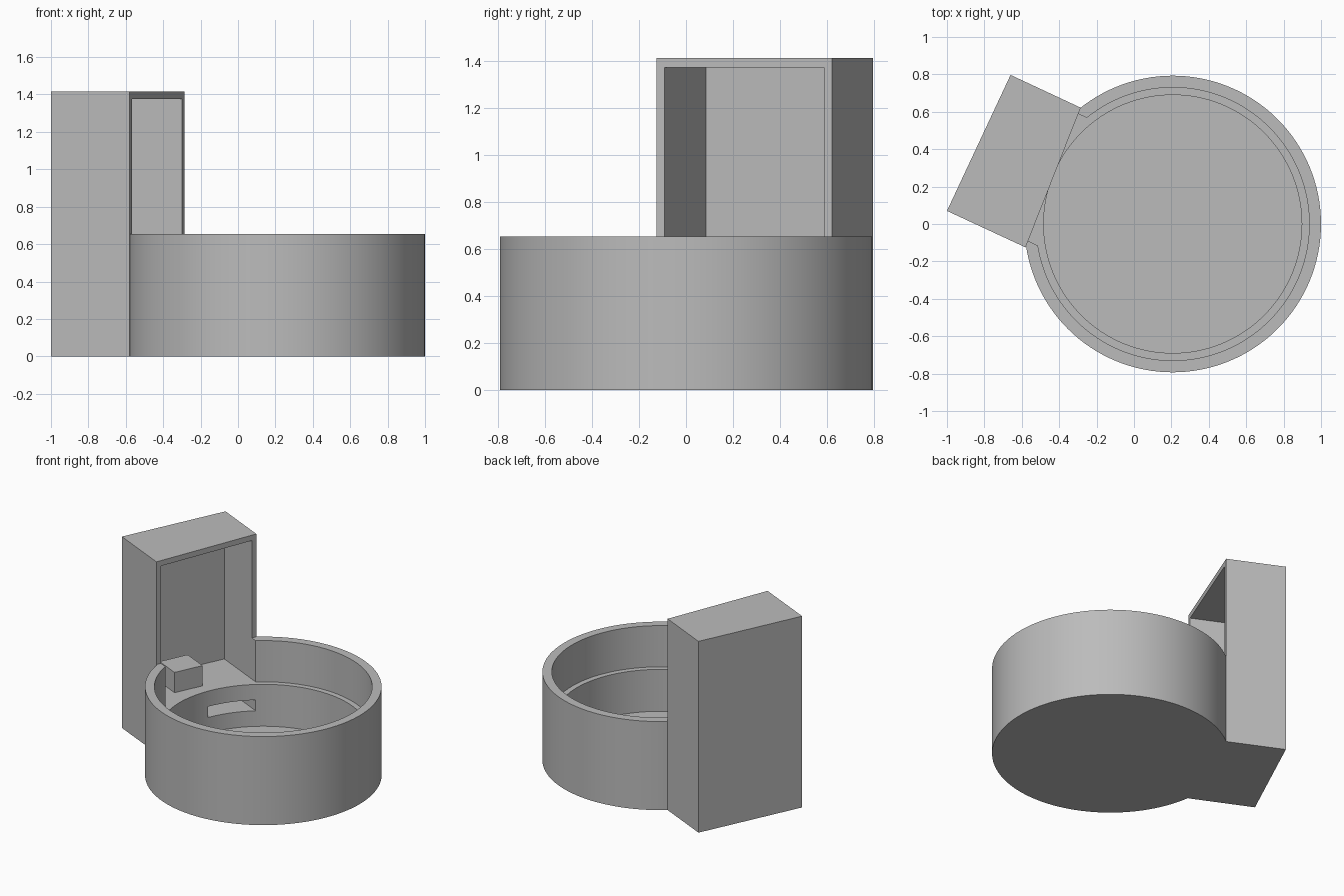
import bpy, bmesh, math
from mathutils import Vector

cube = bpy.data.objects.get("Cube")
if cube:
    bpy.data.objects.remove(cube, do_unlink=True)

mat = bpy.data.materials.new("plain_grey")
mat.use_nodes = True
GREY = (0.5, 0.5, 0.5, 1)
mat.diffuse_color = GREY
mat.node_tree.nodes["Principled BSDF"].inputs["Base Color"].default_value = GREY

CENTRE = Vector((0.207, 0, 0))
TILT = math.radians(25)
OUT = Vector((-math.cos(TILT), math.sin(TILT), 0))    # away from the bowl
SIDE = Vector((math.sin(TILT), math.cos(TILT), 0))    # along the back panel


def prism(name, outline, z0, z1):
    """Extrude a flat outline between two heights."""
    bm = bmesh.new()
    face = bm.faces.new([bm.verts.new((p[0], p[1], z0)) for p in outline])
    ext = bmesh.ops.extrude_face_region(bm, geom=[face])
    for v in ext["geom"]:
        if isinstance(v, bmesh.types.BMVert):
            v.co.z = z1
    bmesh.ops.recalc_face_normals(bm, faces=bm.faces)
    mesh = bpy.data.meshes.new(name)
    bm.to_mesh(mesh)
    bm.free()
    mesh.materials.append(mat)
    ob = bpy.data.objects.new(name, mesh)
    bpy.context.collection.objects.link(ob)
    return ob


def disc(name, radius, z0, z1, n=128):
    ring = [CENTRE + Vector((math.cos(a), math.sin(a), 0)) * radius
            for a in (2 * math.pi * i / n for i in range(n))]
    return prism(name, ring, z0, z1)


def slab(name, out0, out1, side0, side1, z0, z1):
    """Block aligned with the tilted housing."""
    pts = [(out0, side0), (out1, side0), (out1, side1), (out0, side1)]
    return prism(name, [CENTRE + OUT * o + SIDE * s for o, s in pts], z0, z1)


def combine(target, tool, operation):
    mod = target.modifiers.new(operation.lower(), 'BOOLEAN')
    mod.operation = operation
    mod.solver = 'EXACT'
    mod.object = tool
    bpy.context.view_layer.objects.active = target
    bpy.ops.object.modifier_apply(modifier=mod.name)
    bpy.data.objects.remove(tool, do_unlink=True)


# round bowl joined to the upright housing
body = disc("bowl_and_housing", 0.793, 0, 0.655)
housing = prism("housing", [(-1, 0.07), (-0.66, 0.797), (-0.285, 0.622), (-0.58, -0.125)], 0, 1.415)
combine(body, housing, 'UNION')

# wide upper bore leaving a ledge, and narrower lower bore
combine(body, disc("upper_bore", 0.73, 0.35, 0.7), 'DIFFERENCE')
combine(body, disc("lower_bore", 0.69, 0.04, 0.4), 'DIFFERENCE')
# open niche in the housing and slot below its shelf
combine(body, slab("niche", 0.5, 1.077, -0.409, 0.32, 0.35, 1.375), 'DIFFERENCE')
combine(body, slab("slot", 0.5, 0.95, -0.03, 0.3, 0.155, 0.235), 'DIFFERENCE')

# small block standing on the shelf
slab("shelf_block", 0.78, 0.98, -0.237, -0.02, 0.35, 0.5)

bpy.ops.object.select_all(action='DESELECT')
body.select_set(True)
bpy.context.view_layer.objects.active = body
bpy.ops.object.shade_smooth_by_angle(angle=math.radians(30))
